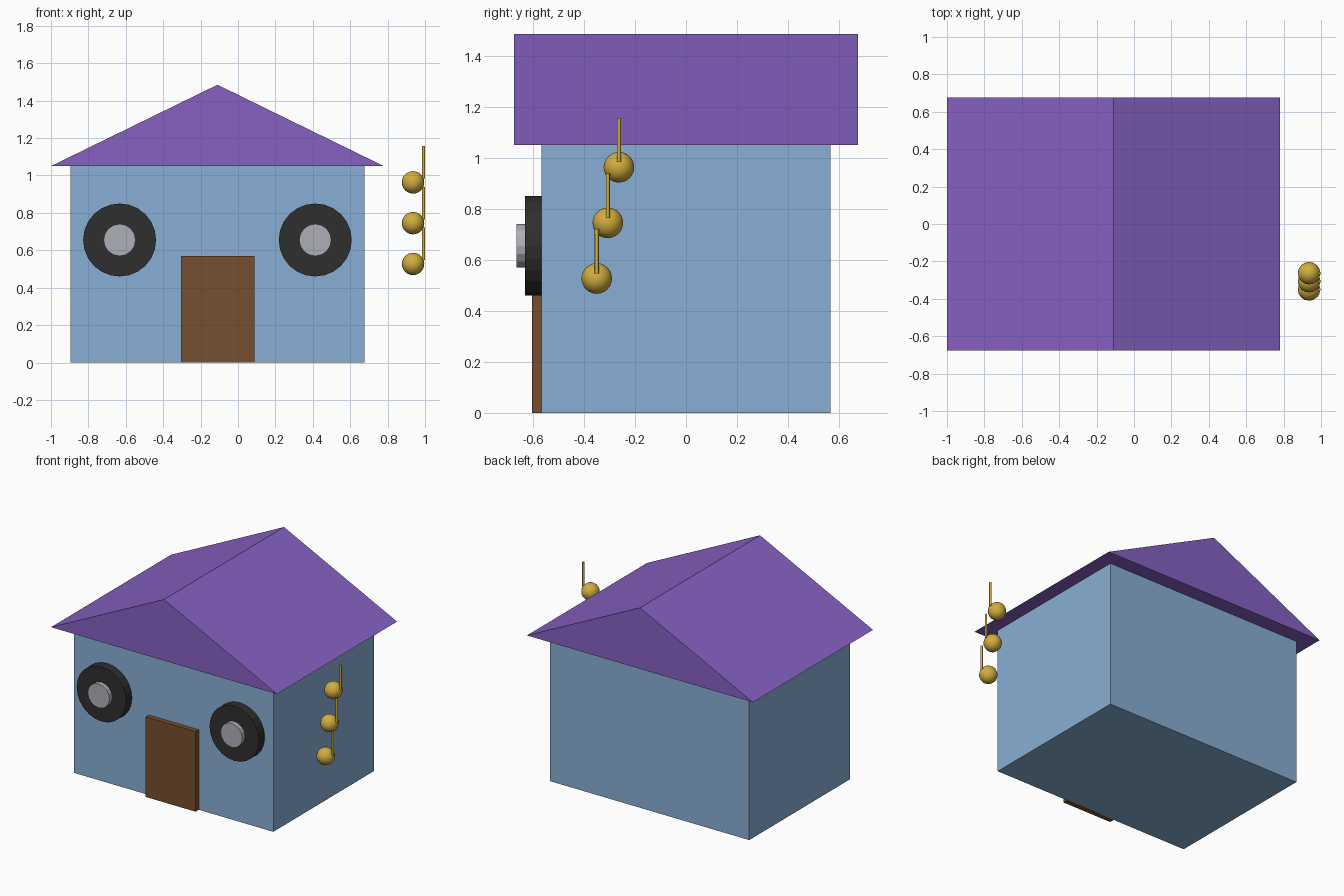
import bpy
import math

default_cube = bpy.data.objects.get("Cube")
if default_cube:
    bpy.data.objects.remove(default_cube, do_unlink=True)


def material(name, rgb):
    mat = bpy.data.materials.new(name)
    mat.use_nodes = True
    mat.diffuse_color = (*rgb, 1)
    mat.node_tree.nodes["Principled BSDF"].inputs["Base Color"].default_value = (*rgb, 1)
    return mat


blue = material("wall blue", (0.25, 0.43, 0.66))
purple = material("roof purple", (0.24, 0.12, 0.54))
brown = material("door brown", (0.18, 0.078, 0.028))
black = material("tyre black", (0.028, 0.028, 0.028))
silver = material("hub silver", (0.43, 0.43, 0.49))
gold = material("chime gold", (0.64, 0.42, 0.05))


def finish(name, mat, smooth=False):
    obj = bpy.context.object
    obj.name = name
    obj.data.materials.append(mat)
    if smooth:
        bpy.ops.object.shade_smooth_by_angle(angle=math.radians(50))
    return obj


def box(name, mat, low, high):
    centre = [(a + b) / 2 for a, b in zip(low, high)]
    bpy.ops.mesh.primitive_cube_add(size=1, location=centre)
    obj = finish(name, mat)
    obj.scale = [b - a for a, b in zip(low, high)]
    return obj


def disc(name, mat, x, z, radius, front, back, sides):
    bpy.ops.mesh.primitive_cylinder_add(
        vertices=sides, radius=radius, depth=back - front,
        location=(x, (front + back) / 2, z), rotation=(math.pi / 2, 0, 0))
    return finish(name, mat)


# House body and door
box("walls", blue, (-0.895, -0.567, 0), (0.675, 0.567, 1.05))
box("door", brown, (-0.305, -0.603, 0), (0.088, -0.56, 0.57))

# Gabled roof: a triangular profile run from front to back
profile = [(-1.0, 1.05), (0.78, 1.05), (-0.11, 1.485)]
verts = [(x, y, z) for y in (-0.675, 0.675) for x, z in profile]
faces = [(0, 1, 2), (5, 4, 3), (0, 3, 4, 1), (1, 4, 5, 2), (2, 5, 3, 0)]
mesh = bpy.data.meshes.new("roof")
mesh.from_pydata(verts, [], faces)
mesh.materials.append(purple)
bpy.context.collection.objects.link(bpy.data.objects.new("roof", mesh))

# Wheels used as round windows
for side, x in (("right", -0.633), ("left", 0.413)):
    disc(side + "_tyre", black, x, 0.655, 0.195, -0.632, -0.567, 24)
    disc(side + "_hub", silver, x, 0.655, 0.086, -0.664, -0.6, 16)

# Hanging chimes: three balls, each with a thin rod
for i in range(3):
    y, z = -0.263 - 0.0435 * i, 0.963 - 0.218 * i
    bpy.ops.mesh.primitive_uv_sphere_add(
        segments=16, ring_count=12, radius=0.06, location=(0.936, y, z))
    finish(f"chime_ball_{i + 1}", gold, True)
    bpy.ops.mesh.primitive_cylinder_add(
        vertices=8, radius=0.008, depth=0.174, location=(0.992, y, z + 0.107))
    finish(f"chime_rod_{i + 1}", gold, True)
